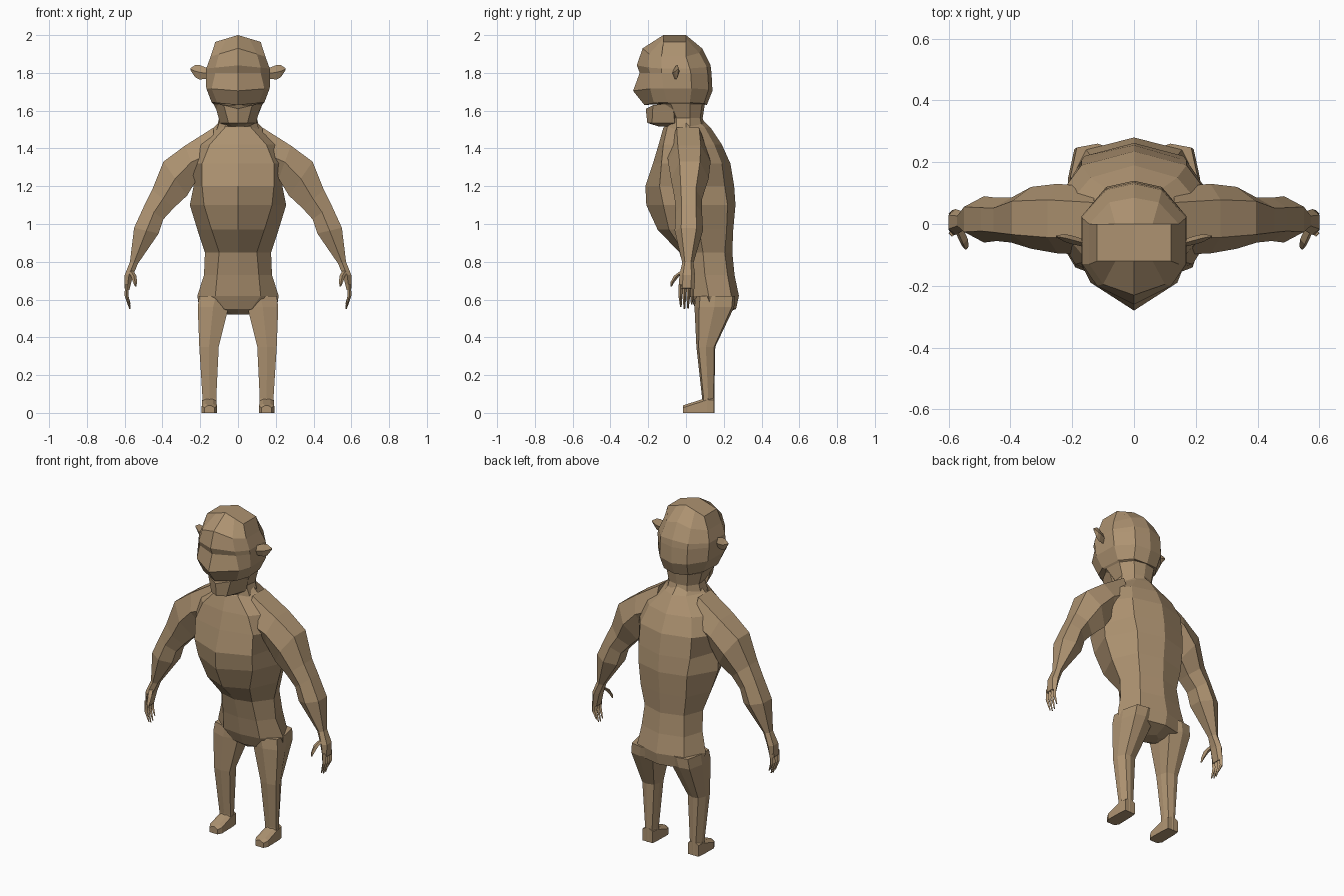
import bpy, bmesh

skin = bpy.data.materials.new("tan skin")
skin.diffuse_color = (0.42, 0.29, 0.165, 1)


def loft(name, rings, mirror=False):
    """Skin a list of equal-length rings; optionally add the mirrored twin."""
    bm = bmesh.new()
    for s in ((1, -1) if mirror else (1,)):
        loops = [[bm.verts.new((s * x, y, z)) for x, y, z in r] for r in rings]
        n = len(loops[0])
        for a, b in zip(loops, loops[1:]):
            for i in range(n):
                j = (i + 1) % n
                bm.faces.new((a[i], a[j], b[j], b[i]))
        bm.faces.new(loops[0])
        bm.faces.new(loops[-1])
    bmesh.ops.recalc_face_normals(bm, faces=bm.faces)
    me = bpy.data.meshes.new(name)
    bm.to_mesh(me)
    bm.free()
    me.materials.append(skin)
    ob = bpy.data.objects.new(name, me)
    bpy.context.collection.objects.link(ob)
    return ob


def sym(z, front, pairs, back, slope=0.0):
    """Full symmetric ring from front centre, right-hand points and back centre."""
    right = [(x, y, z - slope * x) for x, y in pairs]
    left = [(-x, y, h) for x, y, h in reversed(right)]
    return [(0, front, z)] + right + [(0, back, z)] + left


def limb_ring(xo, zo, xi, zi, yf, yb):
    """Six-sided limb section: flat outer and inner edges, ridges front and back."""
    xm, zm, ym, w = (xo + xi) / 2, (zo + zi) / 2, (yf + yb) / 2, (yb - yf) * 0.27
    return [(xo, ym - w, zo), (xo, ym + w, zo), (xm, yb, zm),
            (xi, ym + w, zi), (xi, ym - w, zi), (xm, yf, zm)]


# Torso: neck root, shoulders, barrel chest, waist, hips
loft("torso", [sym(z, f, p, b) for z, f, p, b in [
    (1.55, -.07, [(.06, -.06), (.09, 0), (.06, .06)], .09),
    (1.51, -.12, [(.07, -.10), (.13, 0), (.07, .10)], .13),
    (1.42, -.145, [(.15, -.12), (.26, .01), (.14, .15)], .19),
    (1.32, -.175, [(.19, -.13), (.29, .03), (.17, .19)], .235),
    (1.20, -.215, [(.19, -.14), (.235, .03), (.17, .205)], .255),
    (1.10, -.21, [(.18, -.12), (.255, .06), (.16, .22)], .262),
    (.97, -.15, [(.14, -.09), (.215, .07), (.15, .215)], .25),
    (.85, -.035, [(.10, -.01), (.175, .09), (.13, .205)], .245),
    (.73, .0, [(.11, .015), (.18, .10), (.14, .22)], .257),
    (.62, .02, [(.12, .035), (.215, .12), (.155, .24)], .28),
    (.55, .05, [(.07, .06), (.205, .13), (.14, .235)], .265),
    (.52, .09, [(.02, .10), (.05, .13), (.03, .17)], .19)]])

# Head: flat crown, brow, nose line, tapering into the neck
loft("head", [sym(z, f, p, b, s) for z, f, p, b, s in [
    (2.0, -.12, [(.06, -.12), (.12, -.12), (.12, 0), (.06, 0)], 0, .3),
    (1.93, -.23, [(.10, -.195), (.145, -.13), (.145, .0), (.08, .07)], .085, .3),
    (1.84, -.26, [(.12, -.20), (.168, -.13), (.168, .02), (.09, .11)], .13, .1),
    (1.80, -.245, [(.12, -.19), (.17, -.13), (.17, .025), (.09, .115)], .135, 0),
    (1.705, -.28, [(.14, -.19), (.168, -.12), (.165, .03), (.09, .12)], .14, -.08),
    (1.63, -.22, [(.11, -.17), (.14, -.10), (.13, .02), (.08, .095)], .11, -.1),
    (1.635, -.155, [(.09, -.13), (.13, -.08), (.12, .02), (.07, .085)], .10, 0),
    (1.56, -.10, [(.06, -.09), (.09, -.05), (.10, .02), (.06, .075)], .088, 0),
    (1.48, -.11, [(.07, -.10), (.12, -.05), (.12, .02), (.07, .09)], .12, 0)]])

# Jutting lower jaw
loft("jaw", [sym(z, f, p, b, s) for z, f, p, b, s in [
    (1.61, -.213, [(.075, -.175), (.125, -.07)], -.03, -.25),
    (1.535, -.205, [(.05, -.18), (.095, -.06)], -.03, 0),
    (1.515, -.14, [(.03, -.13), (.07, -.06)], -.03, 0)]])

# Pointed ears
loft("ears", [[(x, y - t, (a + b) / 2), (x, y, b), (x, y + t, (a + b) / 2), (x, y, a)]
              for x, y, t, a, b in [(.15, -.065, .012, 1.77, 1.82),
                                    (.205, -.05, .014, 1.765, 1.842),
                                    (.225, -.045, .012, 1.775, 1.842),
                                    (.252, -.04, .003, 1.815, 1.825)]], True)

# Arms with palms
loft("arms", [limb_ring(*r) for r in [
    (.13, 1.51, .13, 1.25, -.10, .12),
    (.28, 1.415, .215, 1.24, -.095, .13),
    (.395, 1.33, .27, 1.15, -.08, .12),
    (.455, 1.18, .34, 1.085, -.06, .085),
    (.495, 1.10, .395, 1.025, -.055, .085),
    (.55, .98, .42, .95, -.06, .09),
    (.572, .80, .53, .79, -.02, .04),
    (.60, .73, .555, .73, -.035, .048),
    (.60, .66, .575, .65, -.038, .045)]], True)


def digit(name, points):
    """Tapered four-sided finger along (x, y, z, radius) points."""
    loft(name, [[(x + r, y, z), (x, y + r, z), (x - r, y, z), (x, y - r, z)]
                for x, y, z, r in points], True)


# Fingers and thumbs
for i in range(4):
    y = -.03 + i * .021
    tip = (.56, .55, .553, .575)[i]
    digit(f"finger_{i + 1}", [(.588, y, .68, .011), (.59, y, .62, .010),
                              (.572, y * .9, tip, .004)])
digit("thumb", [(.57, -.01, .755, .015), (.552, -.05, .725, .015),
                (.545, -.073, .69, .010), (.542, -.078, .67, .004)])

# Legs
def leg_ring(z, xi, xo, yf, yb):
    xm, ym = (xi + xo) / 2, (yf + yb) / 2
    d = (yb - yf) * .12
    return [(xm, yf, z), (xo, yf + d, z), (xo, ym, z), (xo - .02, yb - d / 2, z),
            (xm, yb, z), (xi + .01, yb - d, z), (xi, ym, z), (xi, yf + d, z)]


loft("legs", [leg_ring(*r) for r in [
    (.62, .03, .205, .05, .26),
    (.56, .05, .213, .045, .255),
    (.35, .102, .205, .055, .155),
    (.08, .115, .188, .085, .15),
    (.0, .115, .188, .085, .15)]], True)

# Feet: wedges with a bevelled toe
loft("feet", [[(a, y, 0), (b, y, 0), (b, y, h - .012), (b - .02, y, h),
               (a + .02, y, h), (a, y, h - .012)]
              for y, a, b, h in [(-.015, .125, .178, .04), (.01, .112, .192, .048),
                                 (.11, .114, .19, .08), (.148, .118, .186, .08)]], True)
